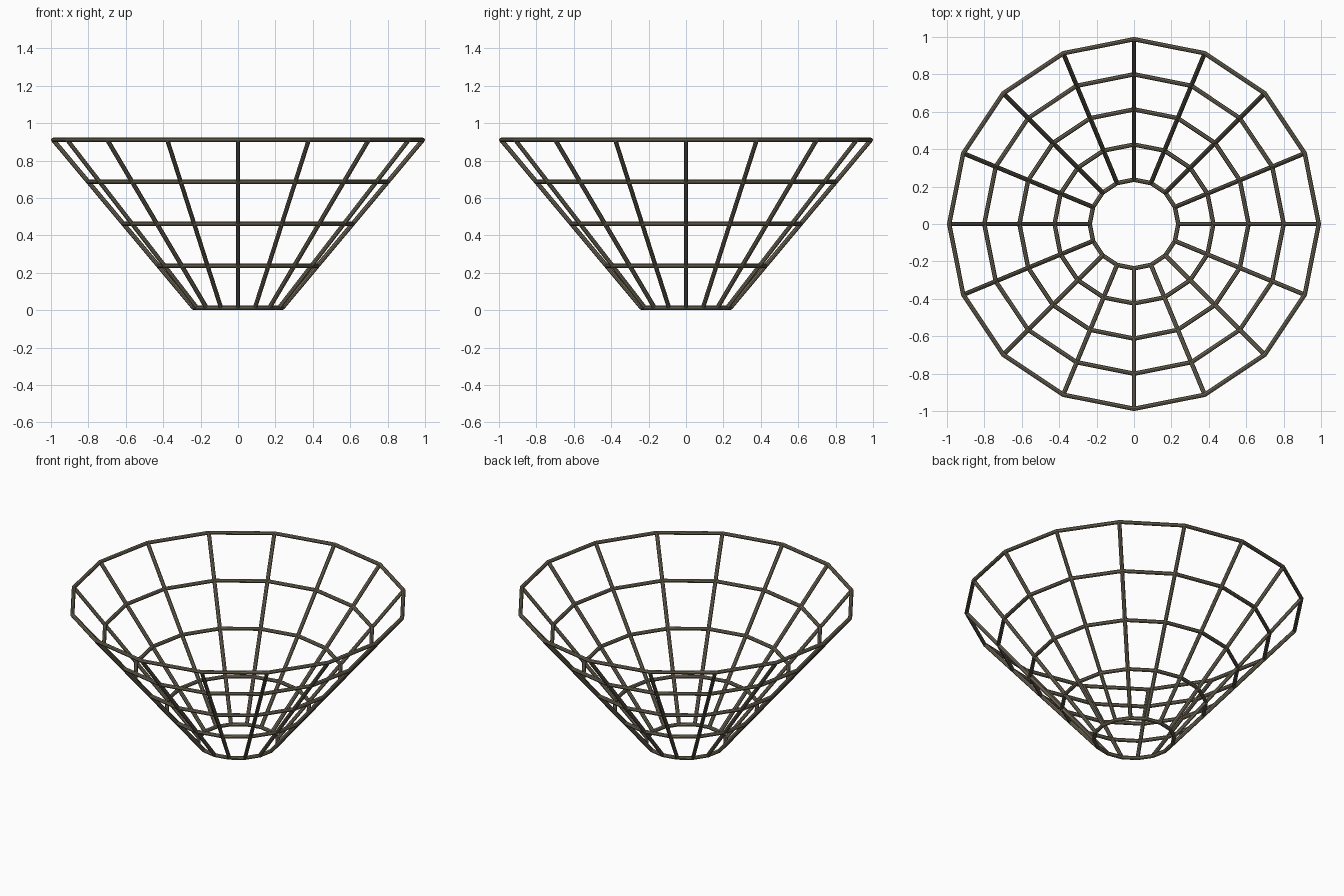
import bpy
from math import cos, sin, pi

if "Cube" in bpy.data.objects:
    bpy.data.objects.remove(bpy.data.objects["Cube"])

SIDES, LEVELS = 16, 5
BAR = 0.012                      # wire radius
R0, R1 = 0.237, 0.988            # bottom and top ring radius
Z0, Z1 = 0.012, 0.91             # bottom and top ring height

mat = bpy.data.materials.new("bronze_wire")
mat.diffuse_color = (0.17, 0.145, 0.10, 1)
mat.use_nodes = True
mat.node_tree.nodes["Principled BSDF"].inputs["Base Color"].default_value = mat.diffuse_color


def point(i, t):
    a = 2 * pi * i / SIDES
    r = R0 + (R1 - R0) * t
    return (r * cos(a), r * sin(a), Z0 + (Z1 - Z0) * t)


def wire(name, points, closed):
    curve = bpy.data.curves.new(name, 'CURVE')
    curve.dimensions = '3D'
    curve.bevel_depth = BAR
    curve.bevel_resolution = 2
    curve.use_fill_caps = True
    spline = curve.splines.new('POLY')
    spline.points.add(len(points) - 1)
    for p, co in zip(spline.points, points):
        p.co = (*co, 1)
    spline.use_cyclic_u = closed
    spline.use_smooth = False
    curve.materials.append(mat)
    obj = bpy.data.objects.new(name, curve)
    bpy.context.collection.objects.link(obj)


# Horizontal polygon rings
for k in range(LEVELS):
    t = k / (LEVELS - 1)
    wire(f"basket_ring_{k + 1}", [point(i, t) for i in range(SIDES)], True)

# Sloping ribs
for i in range(SIDES):
    wire(f"basket_rib_{i + 1}", [point(i, 0), point(i, 1)], False)
